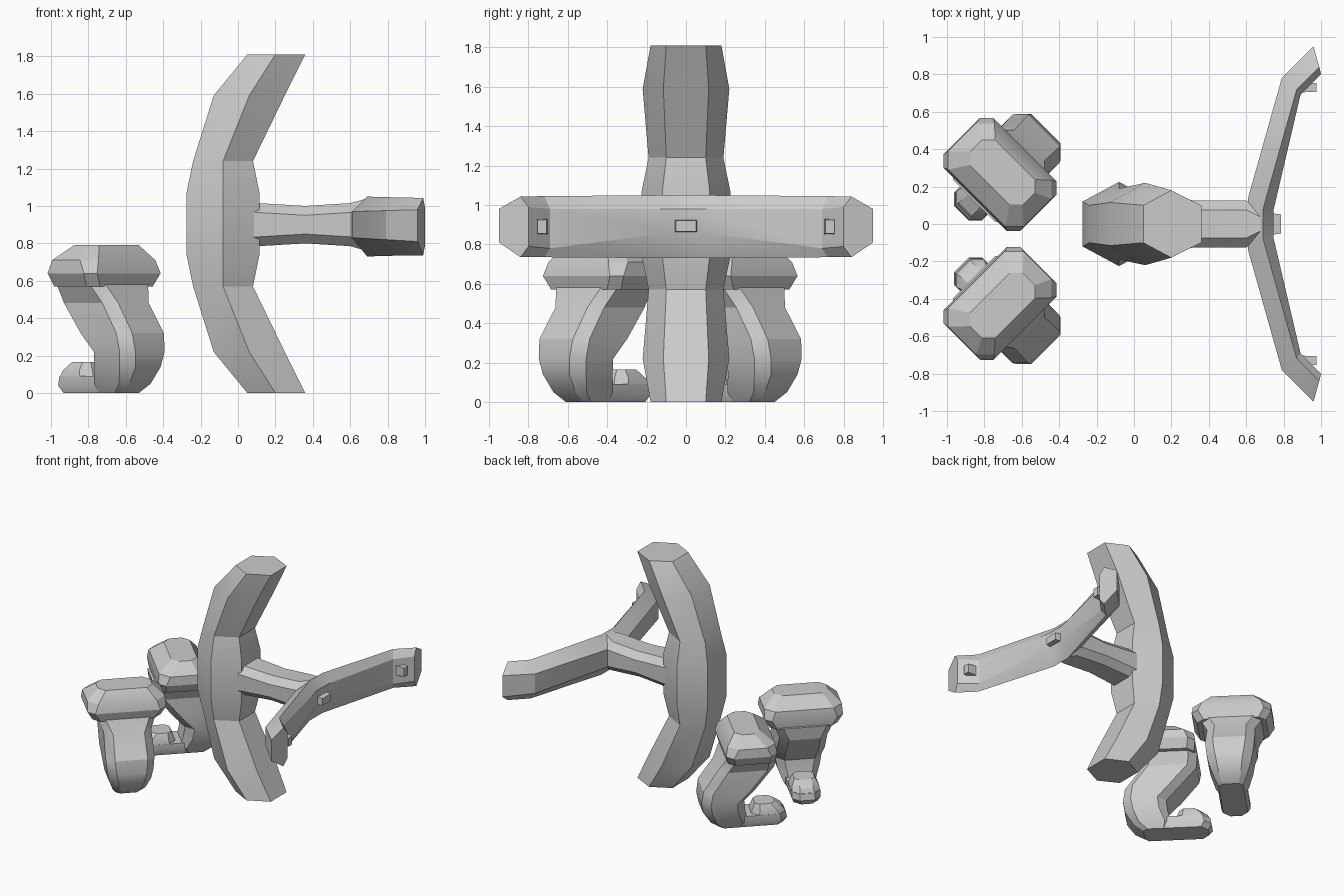
import bpy, bmesh, math

if "Cube" in bpy.data.objects:
    bpy.data.objects.remove(bpy.data.objects["Cube"])

grey = bpy.data.materials.new("stone_grey")
grey.diffuse_color = (0.6, 0.6, 0.6, 1)
grey.use_nodes = True
grey.node_tree.nodes["Principled BSDF"].inputs["Base Color"].default_value = grey.diffuse_color


def loft(name, rings):
    """Skin a closed solid through matching rings of points."""
    bm = bmesh.new()
    rows = [[bm.verts.new(p) for p in ring] for ring in rings]
    n = len(rows[0])
    for a, b in zip(rows, rows[1:]):
        for i in range(n):
            j = (i + 1) % n
            bm.faces.new((a[i], a[j], b[j], b[i]))
    bm.faces.new(rows[0])
    bm.faces.new(rows[-1])
    bmesh.ops.recalc_face_normals(bm, faces=bm.faces)
    mesh = bpy.data.meshes.new(name)
    bm.to_mesh(mesh)
    bm.free()
    obj = bpy.data.objects.new(name, mesh)
    bpy.context.collection.objects.link(obj)
    mesh.materials.append(grey)
    bpy.ops.object.select_all(action='DESELECT')
    obj.select_set(True)
    bpy.context.view_layer.objects.active = obj
    bpy.ops.object.shade_smooth_by_angle(angle=math.radians(25))
    return obj


def octagon(a0, a1, b, c):
    """Rectangle a0..a1 by -b..b with corners cut by c."""
    return [(a0 + c, -b), (a1 - c, -b), (a1, -b + c), (a1, b - c),
            (a1 - c, b), (a0 + c, b), (a0, b - c), (a0, -b + c)]


# Curved upright beam: z, back x, middle x, front x, middle y, edge y
half = [(0, .05, .20, .36, .18, .10), (.22, -.13, .06, .25, .22, .115),
        (.57, -.24, -.08, .08, .19, .10), (.74, -.275, -.08, .115, .225, .12)]
stations = half + [(1.81 - r[0],) + r[1:] for r in reversed(half)]
loft("curved_beam", [[(xf, -e, z), (xf, e, z), (xm, w, z), (xb, e, z), (xb, -e, z), (xm, -w, z)]
                     for z, xb, xm, xf, w, e in stations])

# Stalk joining the beam to the fork
loft("stalk", [[(x, y, .9 + z) for z, y in octagon(-hz, hz, hy, .05)]
               for x, hz, hy in [(.0, .125, .14), (.11, .115, .135), (.36, .10, .125),
                                 (.60, .115, .125), (.69, .14, .08)]])


# Fork: six-sided sections, each a back, ridge and front edge with heights
def fork_section(s, back, ridge, front):
    def p(e, z):
        return (e[0], s * e[1], z)
    return [p(back, back[2]), p(back, back[3]), p(ridge, ridge[3]),
            p(front, front[3]), p(front, front[2]), p(ridge, ridge[2])]


hub = ((.61, .14, .83, .97), (.69, .08, .73, 1.05), (.745, .07, .86, .98))
bend = ((.79, .78, .82, .975), (.87, .72, .735, 1.045), (.89, .69, .78, .98))
tip = ((.96, .95, .81, .98), (.99, .84, .735, 1.043), (1.0, .80, .79, .99))
loft("fork", [fork_section(-1, *tip), fork_section(-1, *bend), fork_section(-1, *hub),
              fork_section(1, *hub), fork_section(1, *bend), fork_section(1, *tip)])


# Small pegs on the front of the fork
def peg(name, x0, x1, y, w, z0, z1):
    loft(name, [[(x, y - h, z0 + d), (x, y + h, z0 + d), (x, y + h, z1 - d), (x, y - h, z1 - d)]
                for x, h, d in ((x0, w, 0), (x1, w * .85, .005))])


peg("centre_peg", .72, .785, 0, .06, .86, .925)
for side, label in ((-1, "right"), (1, "left")):
    peg(label + "_peg", .88, .975, side * .73, .027, .85, .93)

# Legs turned 45 degrees, mirrored. Rows: z, heel u, toe u, half width, corner cut
R = math.sqrt(.5)
thigh = [(0, -.18, .0, .09, .03), (.05, -.25, .02, .12, .04), (.14, -.31, .0, .155, .06),
         (.22, -.325, -.01, .17, .06), (.32, -.31, .08, .18, .06), (.48, -.20, .21, .175, .06),
         (.58, -.15, .22, .22, .06)]
pad = [(.57, -.145, .20, .25, .05), (.64, -.165, .21, .29, .05),
       (.71, -.15, .20, .285, .07), (.79, -.09, .10, .20, .05)]
foot = [(0, -.18, .29, .09, .05), (.04, -.20, .315, .105, .05), (.09, -.18, .305, .105, .05)]
toes = [(.08, .05, .305, .105, .05), (.12, .06, .285, .10, .05), (.165, .08, .22, .075, .03)]
for s, label in ((-1, "right"), (1, "left")):
    cx, cy = -.70, -.08 + s * .36
    for part, rows in (("leg", thigh), ("leg_pad", pad), ("foot", foot), ("toes", toes)):
        loft(label + "_" + part,
             [[(cx + R * (v - u), cy - s * R * (u + v), z) for u, v in octagon(u0, u1, hw, c)]
              for z, u0, u1, hw, c in rows])
